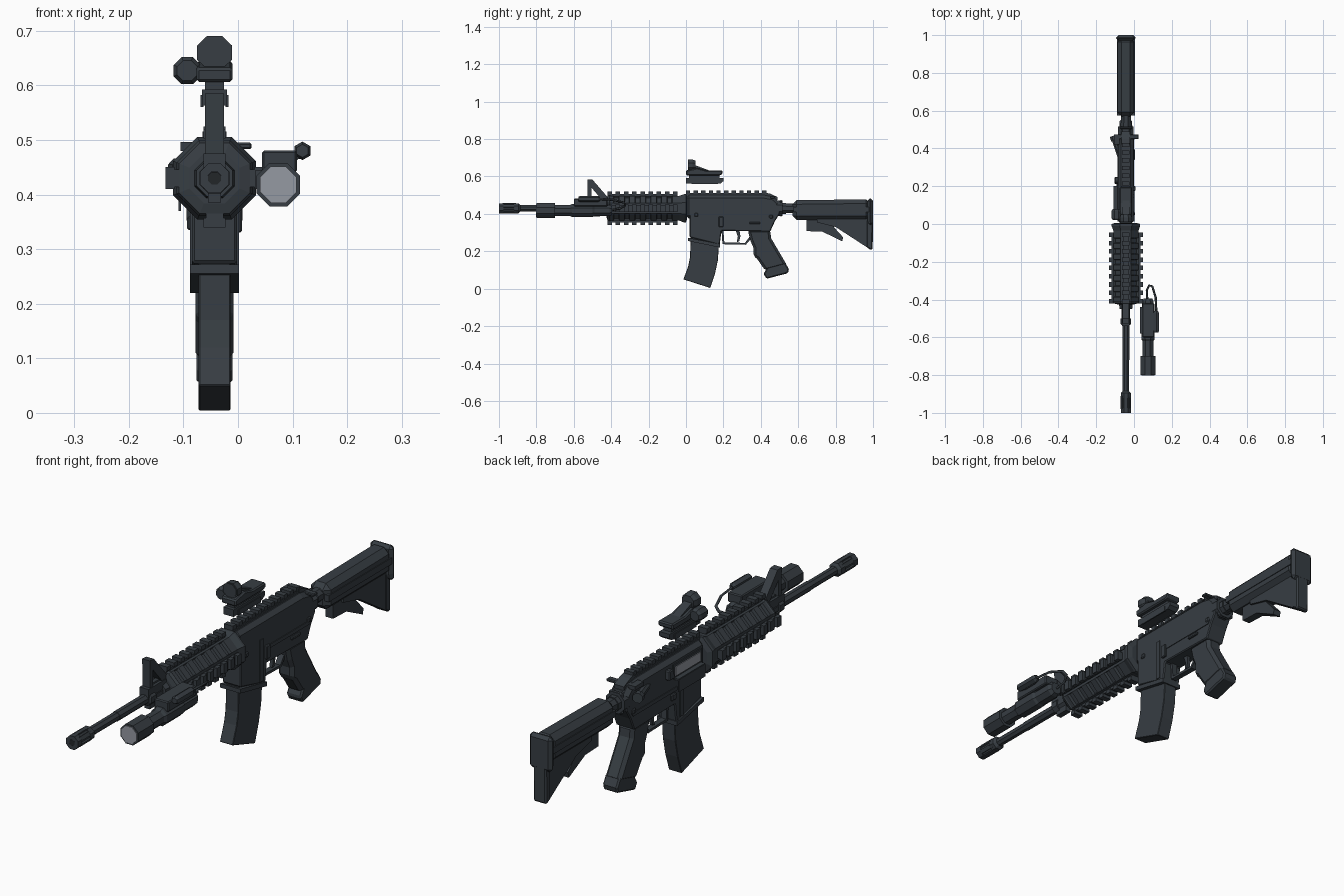
import bpy, bmesh, math
from mathutils import Matrix, Vector

if "Cube" in bpy.data.objects:
    bpy.data.objects.remove(bpy.data.objects["Cube"])

X, Z = -0.043, 0.43          # bore axis


def material(name, rgb):
    m = bpy.data.materials.new(name)
    m.diffuse_color = (*rgb, 1)
    m.use_nodes = True
    m.node_tree.nodes["Principled BSDF"].inputs["Base Color"].default_value = m.diffuse_color
    return m


GUN = material("gunmetal", (0.038, 0.047, 0.056))
DARK = material("dark_recess", (0.016, 0.019, 0.022))
STEEL = material("pale_steel", (0.30, 0.32, 0.36))


def finish(name, bm, mat=GUN, bevel=0):
    bmesh.ops.recalc_face_normals(bm, faces=bm.faces)
    me = bpy.data.meshes.new(name)
    bm.to_mesh(me)
    bm.free()
    ob = bpy.data.objects.new(name, me)
    bpy.context.collection.objects.link(ob)
    me.materials.append(mat)
    if bevel:
        b = ob.modifiers.new("chamfer", "BEVEL")
        b.width, b.segments, b.limit_method = bevel, 1, "ANGLE"
        b.angle_limit = math.radians(50)
    return ob


def add_box(bm, x0, x1, y0, y1, z0, z1, mtx=Matrix()):
    s = Matrix.Diagonal((x1 - x0, y1 - y0, z1 - z0, 1))
    c = Matrix.Translation(((x0 + x1) / 2, (y0 + y1) / 2, (z0 + z1) / 2))
    bmesh.ops.create_cube(bm, size=1, matrix=mtx @ c @ s)


def box(name, *dims, mat=GUN, bevel=0):
    bm = bmesh.new()
    add_box(bm, *dims)
    return finish(name, bm, mat, bevel)


def slab(name, pts, half, cx=X, mat=GUN, bevel=0):
    """Side profile of (y, z) points extruded across x."""
    bm = bmesh.new()
    f = bm.faces.new([bm.verts.new((cx - half, y, z)) for y, z in pts])
    r = bmesh.ops.extrude_face_region(bm, geom=[f])
    bmesh.ops.translate(bm, vec=(2 * half, 0, 0),
                        verts=[v for v in r["geom"] if isinstance(v, bmesh.types.BMVert)])
    return finish(name, bm, mat, bevel)


def lathe(name, prof, cx=X, cz=Z, n=8, mat=GUN, axis="Y", sz=1):
    """Rings of (position, radius) along y, flat side up."""
    bm = bmesh.new()
    rings = []
    for y, r in prof:
        ring = []
        for i in range(n):
            a = (i + 0.5) * 2 * math.pi / n
            ring.append(bm.verts.new((cx + r * math.cos(a), y, cz + sz * r * math.sin(a))))
        rings.append(ring)
    for a, b in zip(rings, rings[1:]):
        for i in range(n):
            j = (i + 1) % n
            bm.faces.new((a[i], a[j], b[j], b[i]))
    bm.faces.new(rings[0])
    bm.faces.new(rings[-1])
    return finish(name, bm, mat)


def rail(name, y0, y1, n, angle, r0, r1, half=0.02):
    """Toothed accessory rail, turned about the bore axis."""
    bm = bmesh.new()
    m = Matrix.Translation((X, 0, Z)) @ Matrix.Rotation(angle, 4, "Y")
    mid = r0 + (r1 - r0) * 0.5
    add_box(bm, -half * .8, half * .8, y0, y1, r0 - 0.01, mid, m)
    p = (y1 - y0) / (n - 0.45)
    for i in range(n):
        add_box(bm, -half, half, y0 + i * p, y0 + (i + .55) * p, mid - .004, r1, m)
    return finish(name, bm)


# Barrel and flash hider
lathe("barrel", [(-0.92, .018), (-0.72, .018), (-0.72, .02), (-0.05, .02)])
lathe("flash_hider", [(-0.94, .013), (-1, .013), (-1, .029), (-0.975, .029), (-0.975, .024),
                      (-0.92, .024), (-0.92, .029), (-0.895, .029), (-0.885, .018)])
bm = bmesh.new()
for i in range(6):
    m = Matrix.Translation((X, 0, Z)) @ Matrix.Rotation(i * math.pi / 3, 4, "Y")
    add_box(bm, -.008, .008, -.98, -.91, .018, .027, m)
finish("flash_hider_prongs", bm)

# Front sight: block, clamp rings, slanted frame with two legs and a post
lathe("gas_block", [(-.535, .022), (-.53, .03), (-.50, .03), (-.50, .024), (-.45, .024),
                    (-.45, .036), (-.42, .04), (-.42, .05), (-.405, .05)])
box("sight_base", X - .02, X + .02, -.54, -.41, .435, .475)
slab("sight_tower", [(-.525, .47), (-.527, .585), (-.50, .583), (-.415, .485), (-.415, .47),
                     (-.445, .47), (-.505, .54), (-.505, .47)], .017)
slab("gas_tube", [(-.5, .465), (-.5, .482), (-.4, .482), (-.4, .465)], .009)
box("bayonet_lug", X - .012, X + .012, -.52, -.46, .385, .41)

# Handguard: octagon with vent slots pressed into its diagonal faces
bm = bmesh.new()
R = 0.072
segs, prev, diag = 13, None, []
for s in range(segs + 1):
    y = -.415 + s * .37 / segs
    ring = [bm.verts.new((X + R * math.cos((i + .5) * math.pi / 4), y,
                          Z + R * math.sin((i + .5) * math.pi / 4))) for i in range(8)]
    if prev:
        for i in range(8):
            f = bm.faces.new((prev[i], prev[(i + 1) % 8], ring[(i + 1) % 8], ring[i]))
            if i % 2 == 0 and s % 2 == 0:
                diag.append(f)
    else:
        bm.faces.new(ring)
    prev = ring
bm.faces.new(prev)
bmesh.ops.recalc_face_normals(bm, faces=bm.faces)
bmesh.ops.inset_individual(bm, faces=diag, thickness=.004, depth=-.012)
finish("handguard", bm)
for i, side in enumerate(("top", "left", "bottom", "right")):
    rail("handguard_rail_" + side, -.42, -.045, 9, i * math.pi / 2, .064, .09)
lathe("handguard_front_cap", [(-.425, .05), (-.42, .07), (-.408, .075), (-.40, .07)])
lathe("delta_ring", [(-.05, .072), (-.035, .072), (-.01, .082), (0, .082), (.006, .06)])

# Upper receiver with top rail
slab("upper_receiver", [(0, .375), (0, .50), (.42, .50), (.47, .49), (.50, .46), (.50, .40), (.45, .385)],
     .041, bevel=.016)
slab("rail_riser", [(0, .49), (0, .507), (.42, .507), (.46, .49)], .02)
rail("receiver_rail", 0, .43, 11, 0, .07, .095)
slab("rear_sight_block", [(.42, .48), (.42, .515), (.45, .508), (.49, .49), (.49, .475)], .022)
box("charging_handle", X - .055, X + .068, .45, .475, .483, .495, bevel=.003)
box("charging_latch", X - .062, X - .035, .42, .475, .48, .496)
# Ejection port with bolt and open dust cover on the -x side
box("ejection_port_frame", X - .045, X - .03, .025, .205, .418, .475)
box("bolt_carrier", X - .048, X - .03, .035, .195, .428, .465, mat=STEEL)
box("dust_cover", X - .066, X - .061, .03, .2, .37, .42)
box("dust_cover_hinge", X - .064, X - .038, .03, .2, .415, .422)
slab("case_deflector", [(.21, .43), (.25, .43), (.25, .47), (.225, .47)], .012, X - .047, bevel=.004)
fa = lathe("forward_assist", [(-.075, .014), (.045, .016), (.045, .021), (.07, .021)], 0, 0)
fa.location, fa.rotation_euler = (X - .045, .40, .447), (0, 0, math.radians(18))

# Lower receiver and magazine well
slab("lower_receiver", [(.02, .40), (.02, .275), (.18, .235), (.19, .31), (.45, .305), (.475, .36),
                        (.50, .40), (.50, .42), (.02, .42)], .041, bevel=.004)
slab("magwell_lip", [(.012, .255), (.012, .272), (.182, .238), (.182, .22)], .045)
slab("magwell_rib", [(.14, .25), (.14, .42), (.16, .42), (.16, .25)], .0445)
slab("receiver_ledge", [(.18, .365), (.18, .38), (.47, .38), (.46, .365)], .044)
for side in (-1, 1):
    for y, z in ((.055, .395), (.455, .385)):
        box("takedown_pin", *sorted((X + side * .035, X + side * .047)), y - .01, y + .01, z - .01, z + .01, bevel=.004)
box("bolt_catch", X + .038, X + .05, .175, .2, .33, .385, bevel=.003)
box("selector_lever", X + .038, X + .049, .34, .395, .345, .358, bevel=.003)
box("magazine_button", X - .05, X - .038, .19, .22, .335, .36, bevel=.003)
slab("magazine", [(.025, .30), (.022, .17), (.012, .12), (-.014, .05), (.13, .004), (.155, .08),
                  (.17, .15), (.178, .26)], .029, bevel=.002)

# Trigger group
slab("trigger_guard", [(.19, .31), (.195, .238), (.32, .235), (.35, .27), (.345, .285), (.315, .245),
                       (.205, .248), (.2, .31)], .012)
slab("trigger", [(.262, .32), (.277, .28), (.272, .25), (.284, .252), (.291, .28), (.285, .32)], .007)

# Pistol grip
slab("pistol_grip", [(.33, .315), (.345, .255), (.36, .22), (.36, .175), (.38, .16), (.425, .095),
                     (.54, .125), (.455, .27), (.45, .315)], .035, bevel=.013)
slab("grip_base", [(.435, .115), (.415, .08), (.43, .053), (.545, .083), (.55, .105), (.53, .14)], .033, bevel=.006)

# Buffer tube and stock
lathe("buffer_tube", [(.48, .045), (.515, .045), (.515, .032), (.535, .032), (.535, .028), (.60, .028)])
slab("end_plate", [(.5, .385), (.5, .475), (.515, .475), (.515, .385)], .032, bevel=.01)
slab("stock_body", [(.57, .368), (.57, .473), (.985, .478), (.985, .368)], .044, bevel=.022)
slab("stock_side_ridge", [(.575, .41), (.575, .436), (.985, .436), (.985, .41)], .047)
slab("stock_web", [(.70, .375), (.70, .355), (.80, .33), (.985, .21), (.985, .375)], .026)
slab("stock_lever", [(.645, .375), (.645, .308), (.73, .305), (.835, .253), (.84, .275), (.79, .33), (.79, .375)], .017)
slab("butt_lower", [(.965, .37), (.965, .222), (.99, .205), (.998, .215), (1, .37)], .029, bevel=.006)
slab("butt_upper", [(.975, .34), (.97, .37), (.97, .482), (1, .482), (1, .34)], .051, bevel=.02)

# Reflex sight floating above the rail
slab("sight_clamp", [(0, .563), (0, .592), (.2, .592), (.2, .575), (.185, .563)], .023)
for s in (-1, 1):
    slab("clamp_jaw", [(.03, .56), (.03, .582), (.17, .582), (.17, .56)], .003, X + s * .023)
box("sight_neck", X - .017, X + .017, .015, .18, .585, .612)
slab("sight_body", [(.0, .606), (.0, .632), (.06, .645), (.11, .632), (.195, .632), (.195, .612), (.18, .606)],
     .033, bevel=.005)
lathe("sight_hood", [(.012, .031), (.012, .035), (.035, .035), (.05, .028)], X, .66, sz=.95)
lathe("sight_lens", [(.0095, .029), (.013, .029)], X, .66, mat=GUN)
slab("sight_hood_brace", [(.03, .62), (.03, .68), (.05, .66), (.13, .63), (.13, .62)], .018)
lathe("sight_knob", [(.02, .02), (.03, .027), (.07, .027), (.08, .02)], X - .05, .627)

# Flashlight
FX, FZ = .074, .418
lathe("light_body", [(-.8, .037), (-.805 + .005, .043), (-.70, .043), (-.70, .031), (-.62, .031), (-.61, .038),
                     (-.50, .038), (-.49, .033), (-.41, .033), (-.395, .025)], FX, FZ)
lathe("light_lens", [(-.803, .036), (-.799, .036)], FX, FZ, mat=STEEL)
box("light_mount", FX - .03, FX + .034, -.60, -.42, .44, .481, bevel=.004)
box("mount_bridge", X + .075, FX - .02, -.58, -.44, .41, .445)
lathe("pressure_switch", [(-.575, .012), (-.565, .017), (-.47, .017), (-.46, .01)], .118, .48, n=6)
box("switch_arm", FX + .01, .115, -.55, -.48, .465, .478)
# Cable looping from tail cap to switch
cu = bpy.data.curves.new("light_cable", "CURVE")
cu.dimensions, cu.bevel_depth, cu.bevel_resolution = "3D", .006, 0
sp = cu.splines.new("POLY")
path = [(.07, -.40, .42), (.068, -.35, .43), (.08, -.325, .445), (.097, -.33, .46), (.115, -.39, .475), (.118, -.465, .48)]
sp.points.add(len(path) - 1)
for p, c in zip(sp.points, path):
    p.co = (*c, 1)
ob = bpy.data.objects.new("light_cable", cu)
bpy.context.collection.objects.link(ob)
cu.materials.append(GUN)

# Muzzle bore
lathe("muzzle_bore", [(-1.0, .0125), (-.995, .0125)], mat=DARK)
